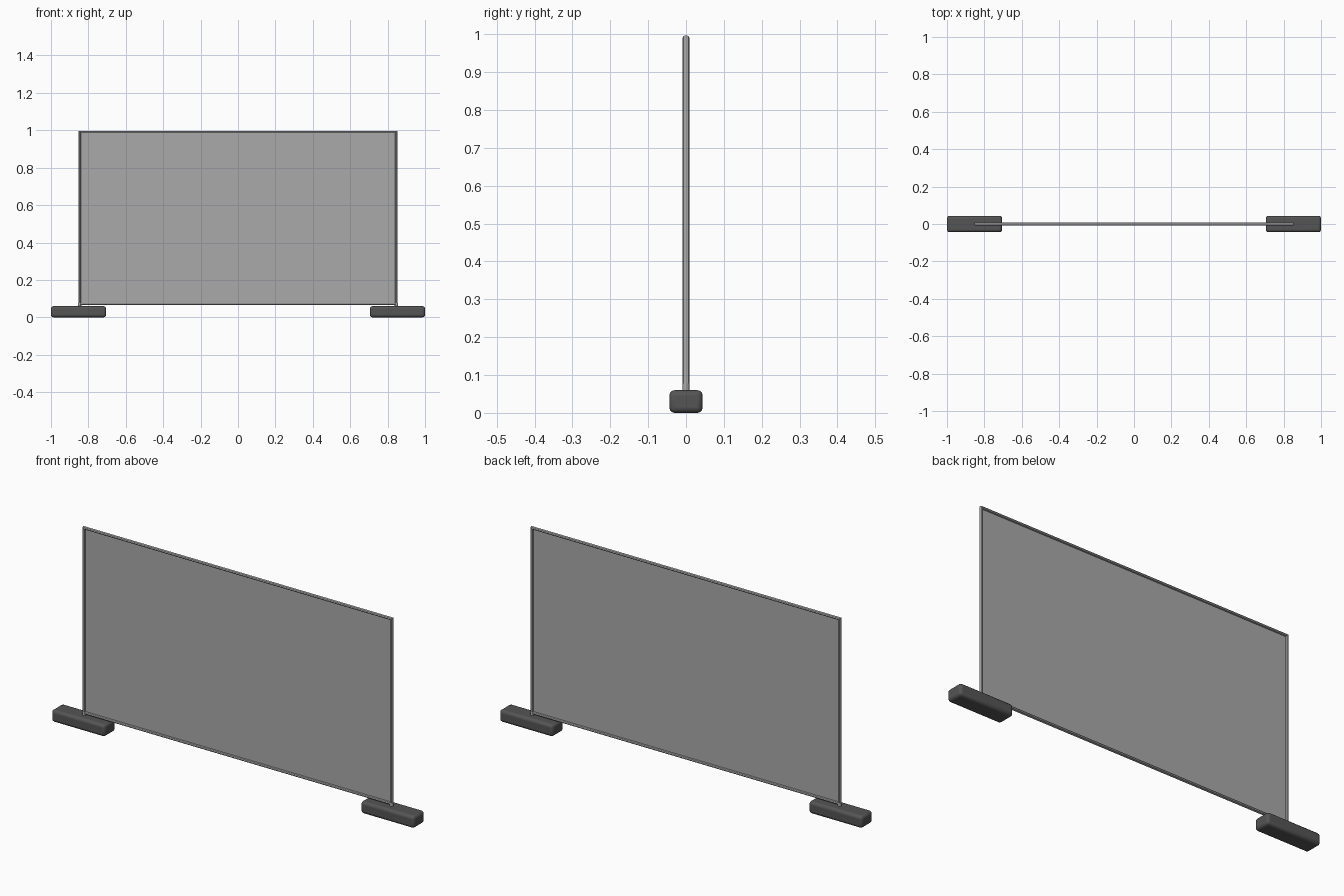
import bpy

if "Cube" in bpy.data.objects:
    bpy.data.objects.remove(bpy.data.objects["Cube"])

R = 0.009                 # tube radius
X, Z0, Z1 = 0.847, 0.071, 0.991   # tube centre lines


def material(name, v):
    m = bpy.data.materials.new(name)
    m.diffuse_color = (v, v, v, 1)
    m.use_nodes = True
    m.node_tree.nodes["Principled BSDF"].inputs["Base Color"].default_value = m.diffuse_color
    return m


dark = material("dark_rubber", 0.09)
steel = material("steel", 0.4)


def smooth(ob):
    bpy.ops.object.select_all(action='DESELECT')
    ob.select_set(True)
    bpy.context.view_layer.objects.active = ob
    bpy.ops.object.shade_smooth_by_angle(angle=0.6)


# tubular frame: closed loop with mitred corners
cu = bpy.data.curves.new("frame", 'CURVE')
cu.dimensions = '3D'
cu.bevel_depth = R
cu.bevel_resolution = 2
sp = cu.splines.new('POLY')
sp.points.add(3)
for p, (x, z) in zip(sp.points, [(-X, Z0), (X, Z0), (X, Z1), (-X, Z1)]):
    p.co = (x, 0, z, 1)
sp.use_cyclic_u = True
frame = bpy.data.objects.new("frame", cu)
bpy.context.collection.objects.link(frame)
bpy.ops.object.select_all(action='DESELECT')
frame.select_set(True)
bpy.context.view_layer.objects.active = frame
bpy.ops.object.convert(target='MESH')
frame = bpy.context.object
frame.data.materials.clear()
frame.data.materials.append(steel)
smooth(frame)

# thin infill panel
me = bpy.data.meshes.new("infill_panel")
me.from_pydata([(-X, 0, Z0), (X, 0, Z0), (X, 0, Z1), (-X, 0, Z1)], [], [(0, 1, 2, 3)])
me.materials.append(steel)
bpy.context.collection.objects.link(bpy.data.objects.new("infill_panel", me))

for side, s in (("left", -1), ("right", 1)):
    # weighted block foot with rounded edges
    bpy.ops.mesh.primitive_cube_add(size=1, location=(s * 0.8525, 0, 0.03))
    foot = bpy.context.object
    foot.name = side + "_foot"
    foot.scale = (0.295, 0.088, 0.06)
    bpy.ops.object.transform_apply(location=False, rotation=False, scale=True)
    foot.data.materials.append(dark)
    smooth(foot)
    b = foot.modifiers.new("round", 'BEVEL')
    b.width = 0.014
    b.segments = 3

    # post stub plugged into the foot
    bpy.ops.mesh.primitive_cylinder_add(vertices=12, radius=R, depth=0.025,
                                        location=(s * X, 0, 0.0645))
    stub = bpy.context.object
    stub.name = side + "_post_stub"
    stub.data.materials.append(steel)
    smooth(stub)
